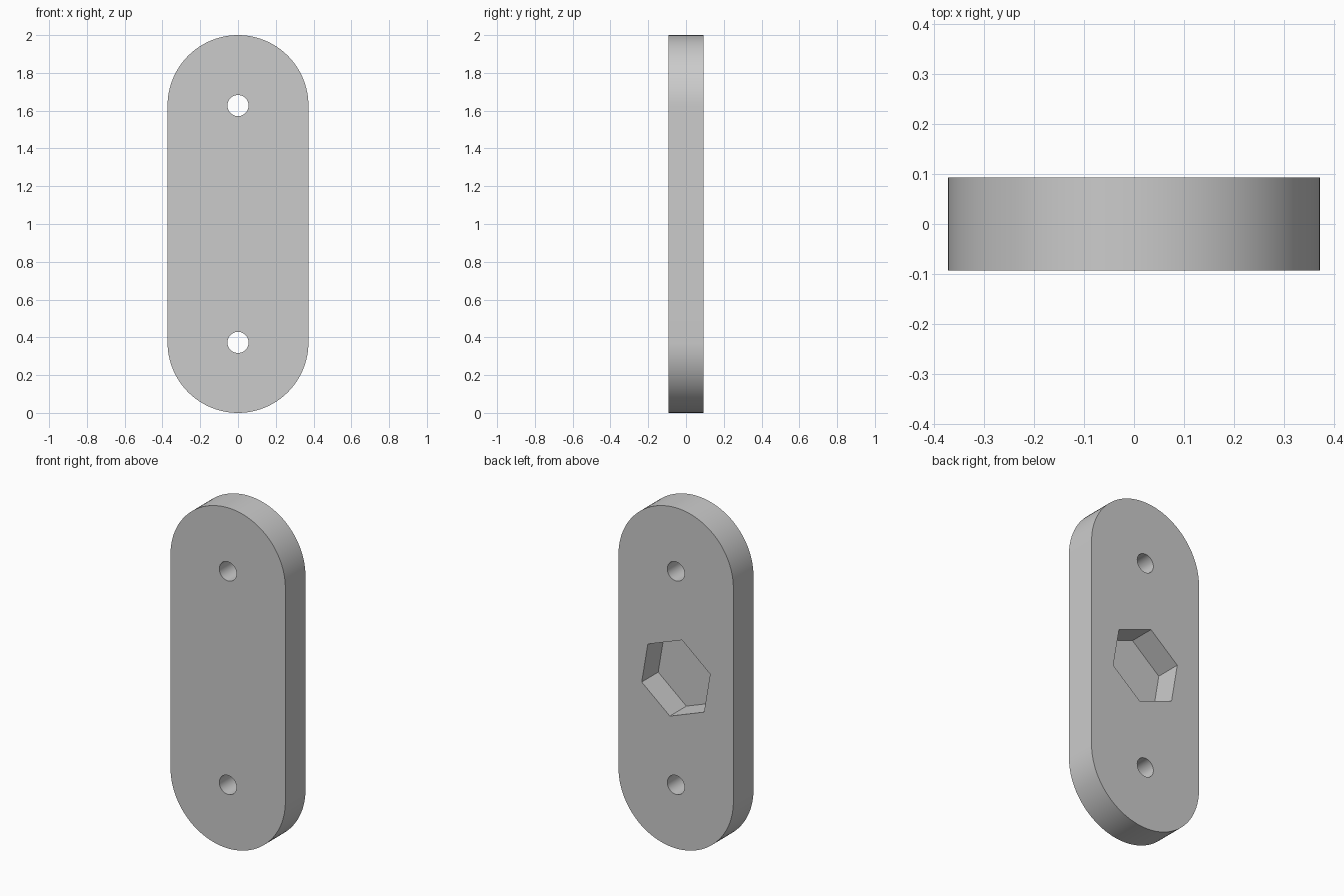
import bpy, bmesh
from math import sin, cos, pi, radians

if "Cube" in bpy.data.objects:
    bpy.data.objects.remove(bpy.data.objects["Cube"])

RADIUS = 0.373        # rounded ends and half width
HALF_DEPTH = 0.0935
LOW, HIGH = RADIUS, 2 - RADIUS
HOLE_RADIUS = 0.056
HEX_RADIUS = 0.237
POCKET_DEPTH = 0.153

grey = bpy.data.materials.new("plain grey")
grey.use_nodes = True
colour = (0.6, 0.6, 0.6, 1)
grey.diffuse_color = colour
grey.node_tree.nodes["Principled BSDF"].inputs["Base Color"].default_value = colour


def arc(radius, z, start, sweep, steps, closed=False):
    """Points of an arc in the x-z plane."""
    count = steps if closed else steps + 1
    return [(radius * cos(start + sweep * i / steps),
             z + radius * sin(start + sweep * i / steps)) for i in range(count)]


def prism(name, outline, y0, y1):
    """Extrude an x-z outline along y."""
    bm = bmesh.new()
    face = bm.faces.new([bm.verts.new((x, y0, z)) for x, z in outline])
    result = bmesh.ops.extrude_face_region(bm, geom=[face])
    moved = [v for v in result["geom"] if isinstance(v, bmesh.types.BMVert)]
    bmesh.ops.translate(bm, verts=moved, vec=(0, y1 - y0, 0))
    bmesh.ops.recalc_face_normals(bm, faces=bm.faces)
    mesh = bpy.data.meshes.new(name)
    bm.to_mesh(mesh)
    bm.free()
    mesh.materials.append(grey)
    obj = bpy.data.objects.new(name, mesh)
    bpy.context.collection.objects.link(obj)
    return obj


# Plate with rounded ends
plate = prism("plate", arc(RADIUS, HIGH, 0, pi, 48) + arc(RADIUS, LOW, pi, pi, 48),
              -HALF_DEPTH, HALF_DEPTH)

# Two through holes and a hexagonal pocket in the back
cutters = [prism("hole_cutter", arc(HOLE_RADIUS, z, 0, 2 * pi, 40, True), -1, 1)
           for z in (LOW, HIGH)]
cutters.append(prism("hex_pocket_cutter",
                     arc(HEX_RADIUS, 1, radians(39.6), 2 * pi, 6, True),
                     HALF_DEPTH - POCKET_DEPTH, 1))

bpy.ops.object.select_all(action="DESELECT")
plate.select_set(True)
bpy.context.view_layer.objects.active = plate
for cutter in cutters:
    cutter.hide_render = True
    cut = plate.modifiers.new(cutter.name, "BOOLEAN")
    cut.operation = "DIFFERENCE"
    cut.solver = "EXACT"
    cut.object = cutter
    bpy.ops.object.modifier_apply(modifier=cut.name)
    bpy.data.objects.remove(cutter)

bpy.ops.object.shade_smooth_by_angle(angle=radians(30))
